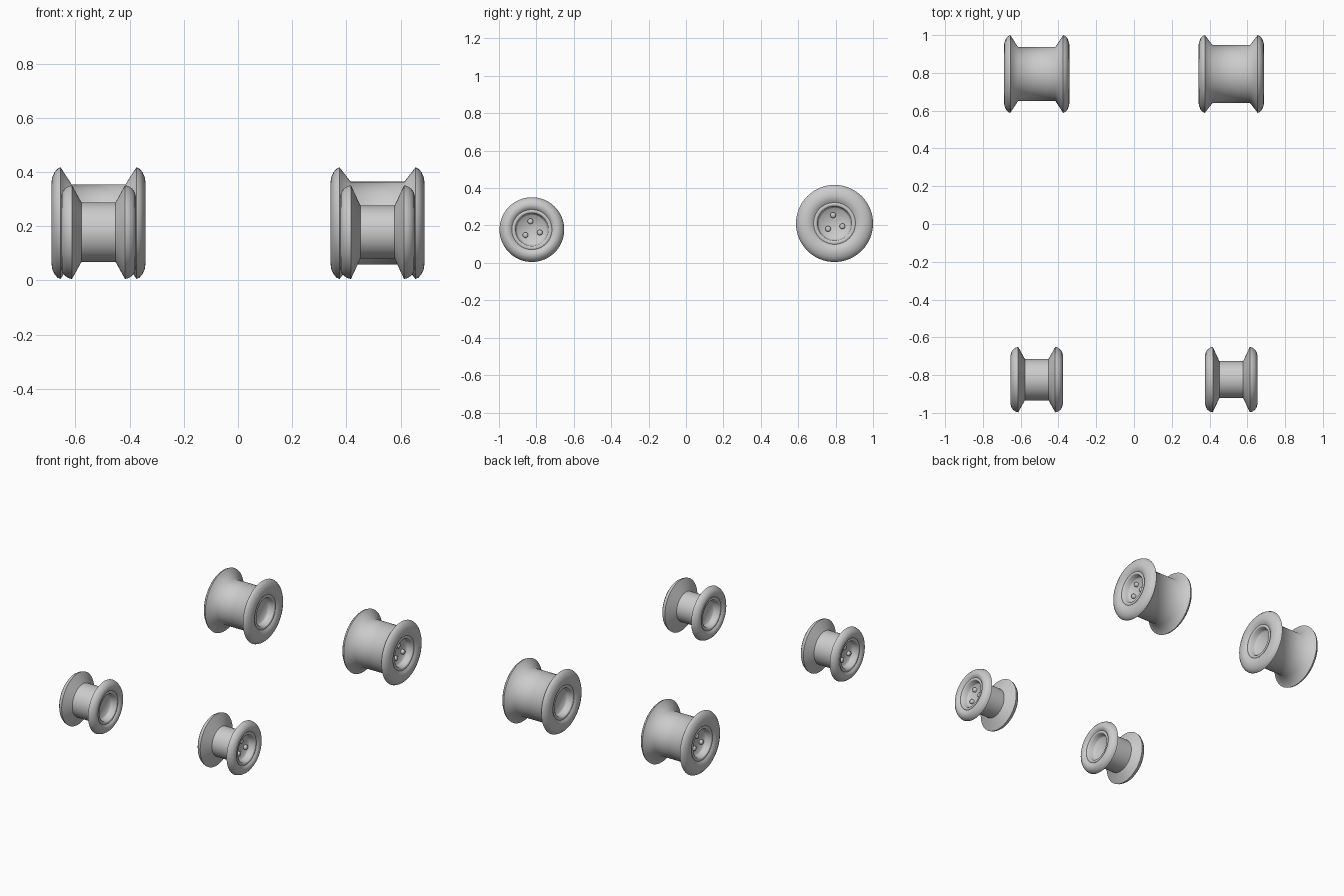
import bpy, bmesh
from math import sin, cos, pi, radians

if "Cube" in bpy.data.objects:
    bpy.data.objects.remove(bpy.data.objects["Cube"])

SEG = 64


def lathe(bm, profile, seg, cy=0.0, cz=0.0):
    """Revolve (x, radius) points around an axis parallel to x."""
    rings = []
    for x, r in profile:
        if r == 0:
            rings.append([bm.verts.new((x, cy, cz))])
        else:
            rings.append([bm.verts.new((x, cy + r * cos(2 * pi * i / seg),
                                        cz + r * sin(2 * pi * i / seg))) for i in range(seg)])
    for a, b in zip(rings, rings[1:]):
        for i in range(seg):
            j = (i + 1) % seg
            if len(a) == 1:
                bm.faces.new((a[0], b[i], b[j]))
            elif len(b) == 1:
                bm.faces.new((a[i], b[0], a[j]))
            else:
                bm.faces.new((a[i], b[i], b[j], a[j]))


def finish(name, bm, loc, turned):
    bmesh.ops.recalc_face_normals(bm, faces=bm.faces)
    me = bpy.data.meshes.new(name)
    bm.to_mesh(me)
    bm.free()
    ob = bpy.data.objects.new(name, me)
    bpy.context.collection.objects.link(ob)
    ob.location = loc
    ob.rotation_euler.z = pi if turned else 0
    bpy.ops.object.select_all(action='DESELECT')
    ob.select_set(True)
    bpy.context.view_layer.objects.active = ob
    bpy.ops.object.shade_smooth_by_angle(angle=radians(60))


def wheel(name, loc, R, half, tip, valley, core, rim, hole, turned):
    # half profile: recessed hub disc, rim lip, rounded sidewall, tread groove
    w = half - tip
    side = [
        (half - .055, 0), (half - .055, hole - .007), (half - .046, hole - .001),
        (half - .016, hole + .003), (half - .010, hole + .010), (half - .012, rim - .004),
        (half - .014, rim), (half - .004, rim + (R - rim) * .15),
        (half, rim + (R - rim) * .38), (half - w * .10, rim + (R - rim) * .62),
        (half - w * .35, rim + (R - rim) * .82), (half - w * .68, rim + (R - rim) * .95),
        (tip, R), (valley, core),
    ]
    bm = bmesh.new()
    lathe(bm, side + [(-x, r) for x, r in reversed(side)], SEG)
    finish(name + "_wheel", bm, loc, turned)

    # three lug nuts on the outer hub disc
    bm = bmesh.new()
    x0 = half - .058
    for deg in (100, 220, 340):
        a = radians(deg)
        lathe(bm, [(x0, 0), (x0, .015), (x0 + .016, .015), (x0 + .021, .010), (x0 + .021, 0)],
              16, .045 * cos(a), .045 * sin(a))
    finish(name + "_lug_nuts", bm, loc, turned)


# rear pair (large) and front pair (small); groove depth differs per wheel
for side, s, rear_core, front_core in (("right", 1, .153, .098), ("left", -1, .143, .110)):
    wheel("rear_" + side, (s * .515, .794, .211), .206, .174, .140, .099,
          rear_core, .112, .089, s < 0)
    wheel("front_" + side, (s * .515, -.824, .178), .173, .138, .098, .063,
          front_core, .107, .085, s < 0)
